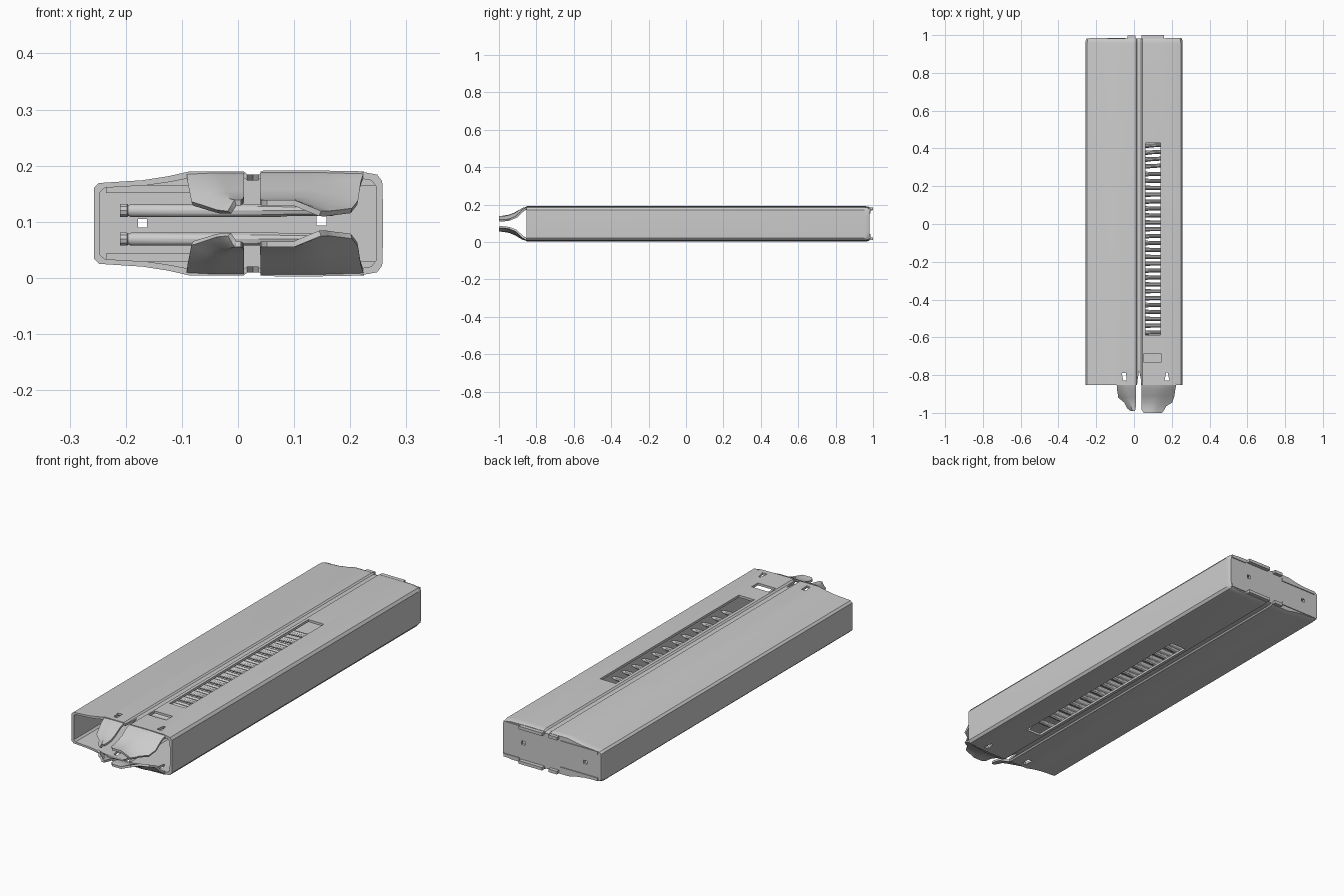
import bpy, bmesh, math
from mathutils import Matrix

if "Cube" in bpy.data.objects:
    bpy.data.objects.remove(bpy.data.objects["Cube"])

def make_object(name, verts, faces):
    mesh = bpy.data.meshes.new(name)
    mesh.from_pydata(verts, [], faces)
    bm = bmesh.new()
    bm.from_mesh(mesh)
    bmesh.ops.recalc_face_normals(bm, faces=bm.faces[:])
    bm.to_mesh(mesh)
    bm.free()
    obj = bpy.data.objects.new(name, mesh)
    bpy.context.collection.objects.link(obj)
    return obj

def prism(name, outline, z0, z1):
    """Extrude an (x, y) outline from z0 to z1."""
    n = len(outline)
    verts = [(x, y, z) for z in (z0, z1) for x, y in outline]
    faces = [list(range(n)), list(range(n, 2 * n))]
    faces += [(i, (i + 1) % n, n + (i + 1) % n, n + i) for i in range(n)]
    return make_object(name, verts, faces)

def box(name, x0, x1, y0, y1, z0, z1):
    return prism(name, [(x0, y0), (x1, y0), (x1, y1), (x0, y1)], z0, z1)

def activate(obj):
    bpy.ops.object.select_all(action='DESELECT')
    obj.select_set(True)
    bpy.context.view_layer.objects.active = obj

def cut(obj, cutters):
    activate(obj)
    for c in cutters:
        m = obj.modifiers.new("cut", 'BOOLEAN')
        m.operation, m.solver, m.object = 'DIFFERENCE', 'EXACT', c
        bpy.ops.object.modifier_apply(modifier=m.name)
        bpy.data.objects.remove(c)

def smooth(obj, angle=35):
    activate(obj)
    bpy.ops.object.shade_smooth_by_angle(angle=math.radians(angle))

MID = 0.097

# Shell: half profile mirrored top to bottom, stepped down on the left with a centre groove
half = [(0.258, 0.140), (0.257, 0.172), (0.248, 0.184), (0.215, 0.190), (0.13, 0.1915),
        (0.045, 0.191), (0.038, 0.184), (0.017, 0.184), (0.010, 0.190), (-0.085, 0.190),
        (-0.125, 0.181), (-0.17, 0.174), (-0.248, 0.169), (-0.257, 0.160)]
profile = half + [(x, 2 * MID - z) for x, z in reversed(half)]

def ring(scale, y):
    return [(x * scale, y, MID + (z - MID) * (1 - (1 - scale) * 3)) for x, z in profile]

def tube(name, rings):
    n = len(profile)
    verts = [v for r in rings for v in r]
    faces = [(k * n + i, k * n + (i + 1) % n, (k + 1) * n + (i + 1) % n, (k + 1) * n + i)
             for k in range(len(rings) - 1) for i in range(n)]
    # Front and back caps close the solid
    faces += [list(range(n)), list(range((len(rings) - 1) * n, len(rings) * n))]
    return make_object(name, verts, faces)

T = 0.011
shell = tube("magazine_shell", [ring(1, -0.853), ring(1, 0.955), ring(0.995, 0.972), ring(0.98, 0.982)])
inner = tube("cavity", [[(x * (1 - T / 0.257), y, MID + (z - MID) * (1 - T / 0.094)) for x, _, z in ring(1, 0)]
                        for y in (-0.9, 0.970)])

# Cutters: long viewing slot, small window, wedge slit and two small holes, base holes
cutters = [inner,
           box("slot", 0.06, 0.14, -0.587, 0.43, -0.1, 0.3),
           box("window", 0.052, 0.144, -0.732, -0.686, 0.15, 0.3),
           prism("slit", [(0.011, -0.9), (0.038, -0.9), (0.036, -0.82), (0.027, -0.775), (0.02, -0.82)], -0.1, 0.3),
           prism("left_hole", [(-0.064, -0.79), (-0.058, -0.828), (-0.04, -0.83), (-0.042, -0.787)], -0.1, 0.3),
           prism("right_hole", [(0.162, -0.828), (0.188, -0.828), (0.178, -0.787), (0.17, -0.787)], -0.1, 0.3),
           box("base_hole_a", 0.14, 0.158, 0.9, 1.1, 0.093, 0.11),
           box("base_hole_b", -0.178, -0.162, 0.9, 1.1, 0.09, 0.105)]
cut(shell, cutters)
smooth(shell)

# Feed lips: bent sheets, rows of (y, z, x outer, x inner)
right_rows = [(-0.845, 0.190, 0.225, 0.040), (-0.875, 0.182, 0.219, 0.040), (-0.91, 0.158, 0.214, 0.040),
              (-0.945, 0.144, 0.203, 0.039), (-0.965, 0.140, 0.170, 0.039), (-0.985, 0.139, 0.160, 0.041),
              (-1.0, 0.139, 0.148, 0.052)]
left_rows = [(-0.845, 0.189, -0.092, 0.010), (-0.875, 0.181, -0.090, 0.011), (-0.92, 0.156, -0.083, 0.011),
             (-0.945, 0.146, -0.052, 0.011), (-0.975, 0.141, -0.037, 0.009), (-0.99, 0.139, -0.018, 0.005)]

def lip(name, rows, flip):
    cols = 6
    verts = []
    for k, (y, z, xa, xb) in enumerate(rows):
        for c in range(cols + 1):
            t = c / cols
            # outer edge curls toward the middle
            zz = z - 0.020 * min(1, k / 2) * max(0, 0.5 - t) * 2
            verts.append((xa + (xb - xa) * t, y, 2 * MID - zz if flip else zz))
    w = cols + 1
    faces = [(r * w + c, r * w + c + 1, (r + 1) * w + c + 1, (r + 1) * w + c)
             for r in range(len(rows) - 1) for c in range(cols)]
    obj = make_object(name, verts, faces)
    m = obj.modifiers.new("thickness", 'SOLIDIFY')
    # make the sheet grow toward the middle of the magazine
    outward = (obj.data.polygons[0].normal.z > 0) != flip
    m.thickness, m.offset = 0.010, -1 if outward else 1
    activate(obj)
    bpy.ops.object.modifier_apply(modifier=m.name)
    smooth(obj)

for side, flip in (("upper", False), ("lower", True)):
    lip(side + "_right_feed_lip", right_rows, flip)
    lip(side + "_left_feed_lip", left_rows, flip)

# Base flanges folded over the rear end, top and bottom
for side, sgn in (("upper", 1), ("lower", -1)):
    for tag, x0, x1, y1, h in (("wide", 0.04, 0.16, 1.0, 0.087), ("narrow", -0.035, 0.008, 0.998, 0.086),
                               ("left", -0.235, -0.045, 0.986, 0.068), ("right", 0.168, 0.248, 0.986, 0.082)):
        za, zb = sorted((MID + sgn * h, MID + sgn * (h - 0.014)))
        box(f"{side}_{tag}_base_flange", x0, x1, 0.965, y1, za, zb)

# Staggered rounds lying across the magazine, tips to the right
lathe = [(-0.21, 0.012), (-0.198, 0.012), (-0.196, 0.010), (-0.19, 0.0122), (0.07, 0.0122),
         (0.09, 0.0105), (0.165, 0.0105), (0.185, 0.006), (0.2, 0.001)]

def round_mesh():
    n = 10
    verts = [(x, r * math.cos(2 * math.pi * i / n), r * math.sin(2 * math.pi * i / n))
             for x, r in lathe for i in range(n)]
    faces = [(k * n + i, k * n + (i + 1) % n, (k + 1) * n + (i + 1) % n, (k + 1) * n + i)
             for k in range(len(lathe) - 1) for i in range(n)]
    faces += [list(range(n)), list(range((len(lathe) - 1) * n, len(lathe) * n))]
    obj = make_object("round_1", verts, faces)
    smooth(obj)
    return obj

first = round_mesh()
for i in range(28):
    obj = first if i == 0 else bpy.data.objects.new(f"round_{i + 1}", first.data)
    if i:
        bpy.context.collection.objects.link(obj)
    tilt = 0.06 if i > 23 else 0.0
    obj.matrix_world = (Matrix.Translation((0, -0.575 + i * 0.0365, 0.120 if i % 2 else 0.069))
                        @ Matrix.Rotation(tilt, 4, 'Z'))
